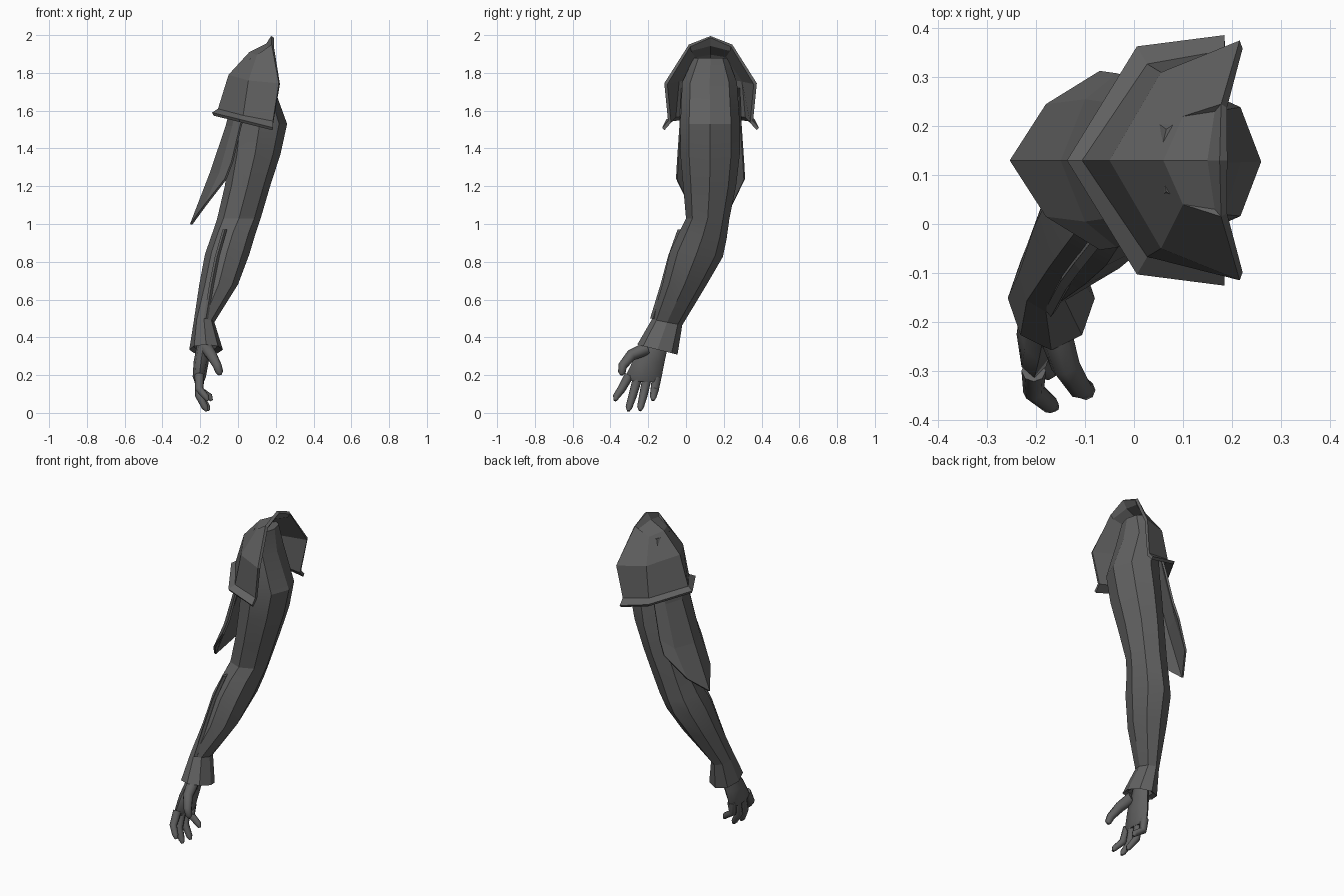
import bpy, bmesh, math
from mathutils import Vector

if "Cube" in bpy.data.objects:
    bpy.data.objects.remove(bpy.data.objects["Cube"])

cloth = bpy.data.materials.new("dark_grey")
cloth.diffuse_color = (0.12, 0.12, 0.12, 1)
cloth.use_nodes = True
cloth.node_tree.nodes["Principled BSDF"].inputs["Base Color"].default_value = cloth.diffuse_color


def finish(name, verts, faces, smooth=None, thick=0):
    me = bpy.data.meshes.new(name)
    me.from_pydata([tuple(v) for v in verts], [], faces)
    bm = bmesh.new()
    bm.from_mesh(me)
    bmesh.ops.remove_doubles(bm, verts=bm.verts, dist=0.0005)
    bmesh.ops.recalc_face_normals(bm, faces=bm.faces)
    bm.to_mesh(me)
    bm.free()
    me.materials.append(cloth)
    ob = bpy.data.objects.new(name, me)
    bpy.context.collection.objects.link(ob)
    if thick:
        mod = ob.modifiers.new("thickness", 'SOLIDIFY')
        mod.thickness = thick
        mod.offset = -1
    if smooth:
        bpy.ops.object.select_all(action='DESELECT')
        ob.select_set(True)
        bpy.context.view_layer.objects.active = ob
        bpy.ops.object.shade_smooth_by_angle(angle=math.radians(smooth))
    return ob


def loft(name, rings, smooth=None):
    """Closed tube through rings of equal point count, capped at both ends."""
    n = len(rings[0])
    verts = [v for r in rings for v in r]
    faces = [(i * n + j, i * n + (j + 1) % n, (i + 1) * n + (j + 1) % n, (i + 1) * n + j)
             for i in range(len(rings) - 1) for j in range(n)]
    faces += [tuple(range(n)), tuple(range(len(verts) - n, len(verts)))]
    return finish(name, verts, faces, smooth)


def oval(x0, x1, y0, y1, z, tilt=0.0, n=8):
    """Oval ring from its x and y limits; tilt is the z slope along y."""
    cx, cy, rx, ry = (x0 + x1) / 2, (y0 + y1) / 2, (x1 - x0) / 2, (y1 - y0) / 2
    ring = []
    for k in range(n):
        a = 2 * math.pi * k / n
        dy = ry * math.sin(a)
        ring.append((cx + rx * math.cos(a), cy + dy, z + tilt * dy))
    return ring


def digit(name, path, radii, n=8):
    pts = [Vector(p) for p in path]
    rings = []
    for i, p in enumerate(pts):
        d = (pts[min(i + 1, len(pts) - 1)] - pts[max(i - 1, 0)]).normalized()
        u = d.cross(Vector((1, 0, 0))).normalized()
        w = d.cross(u)
        rings.append([p + radii[i] * (u * math.cos(t) + w * math.sin(t))
                      for t in (2 * math.pi * k / n for k in range(n))])
    loft(name, rings, 50)


def shell(name, columns, thick):
    """Sheet from columns of points listed from centre to edge, mirrored about y = 0.13."""
    cols = [[(x, 0.13 - d, z) for x, d, z in c] for c in reversed(columns[1:])]
    cols += [[(x, 0.13 + d, z) for x, d, z in c] for c in columns]
    m = len(cols[0])
    verts = [v for c in cols for v in c]
    faces = []
    for i in range(len(cols) - 1):
        for j in range(m - 1):
            f = (i * m + j, i * m + j + 1, (i + 1) * m + j + 1, (i + 1) * m + j)
            uniq = []
            for k in f:
                if verts[k] not in [verts[q] for q in uniq]:
                    uniq.append(k)
            if len(uniq) > 2:
                faces.append(tuple(uniq))
    return finish(name, verts, faces, None, thick)


# Sleeve from shoulder to wrist
loft("sleeve", [
    oval(.05, .16, .04, .22, 1.88),
    oval(-.01, .18, -.02, .27, 1.75),
    oval(-.03, .26, -.03, .285, 1.53),
    oval(-.045, .225, -.03, .285, 1.37),
    oval(-.07, .17, -.015, .265, 1.2),
    oval(-.11, .12, 0, .23, 1.03),
    oval(-.14, .09, -.035, .215, .94, -.15),
    oval(-.175, .06, -.085, .195, .84, -.1),
    oval(-.205, 0, -.125, .11, .68),
    oval(-.235, -.125, -.18, -.02, .48, -.2),
], 20)

# Flared cuff, open at the bottom
loft("cuff", [
    oval(-.235, -.125, -.18, -.02, .48, -.2),
    oval(-.258, -.08, -.258, -.045, .335, -.25),
    oval(-.235, -.11, -.235, -.07, .35, -.25),
    oval(-.225, -.14, -.19, -.08, .42, -.2),
])

# Seam ridge down the front of the forearm
loft("forearm_seam", [[(x - .012, y, z), (x, y - .015, z), (x + .012, y, z), (x, y + .03, z)]
                      for x, y, z in ((-.07, -.03, .97), (-.11, -.08, .83),
                                      (-.14, -.12, .68), (-.17, -.175, .5))])

# Upper arm guard hanging over the outside, pointed at the elbow
shell("arm_guard", [
    [(-.015, 0, 1.72), (-.065, 0, 1.52), (-.15, 0, 1.27), (-.254, 0, 1.0)],
    [(.01, .1, 1.72), (-.03, .115, 1.52), (-.1, .125, 1.27), (-.18, .115, 1.1)],
    [(.07, .155, 1.72), (.01, .165, 1.52), (-.035, .178, 1.33), (-.07, .183, 1.24)],
], .012)

# Shoulder guard with raised collar edge and flared lower rim
shell("shoulder_guard", [
    [(.175, 0, 1.995), (.15, 0, 1.955), (.06, 0, 1.91), (-.05, 0, 1.79),
     (-.106, 0, 1.61), (-.137, 0, 1.59)],
    [(.178, .115, 1.95), (.165, .1, 1.93), (.1, .09, 1.895), (.055, .18, 1.76),
     (.027, .197, 1.575), (.006, .233, 1.555)],
    [(.178, .115, 1.95), (.178, .115, 1.95), (.178, .115, 1.95), (.216, .245, 1.745),
     (.185, .225, 1.545), (.185, .256, 1.51)],
], .018)

# Palm
loft("palm", [
    oval(-.215, -.15, -.2, -.095, .43, -.2),
    oval(-.22, -.145, -.22, -.1, .35, -.25),
    oval(-.235, -.155, -.28, -.115, .27, -.1),
    oval(-.24, -.17, -.32, -.13, .19, -.05),
    oval(-.23, -.18, -.305, -.145, .165, -.05),
], 50)

# Fingers: base y and z, tip x, y and z
for name, by, bz, tx, ty, tz in (("index_finger", -.3, .2, -.16, -.375, .065),
                                 ("middle_finger", -.255, .19, -.165, -.305, .01),
                                 ("ring_finger", -.205, .19, -.155, -.243, .012),
                                 ("little_finger", -.155, .19, -.14, -.175, .065)):
    mid = (-.205, by * .45 + ty * .55, bz * .45 + tz * .55)
    near = (tx - .01, ty * .94 + by * .06, tz + .02)
    digit(name, [(-.205, by, bz), mid, near, (tx, ty, tz)], [.025, .022, .018, .008])

# Thumb
digit("thumb", [(-.165, -.21, .34), (-.14, -.29, .305), (-.11, -.335, .25),
                (-.098, -.34, .215), (-.095, -.34, .2)], [.035, .03, .024, .02, .008])
